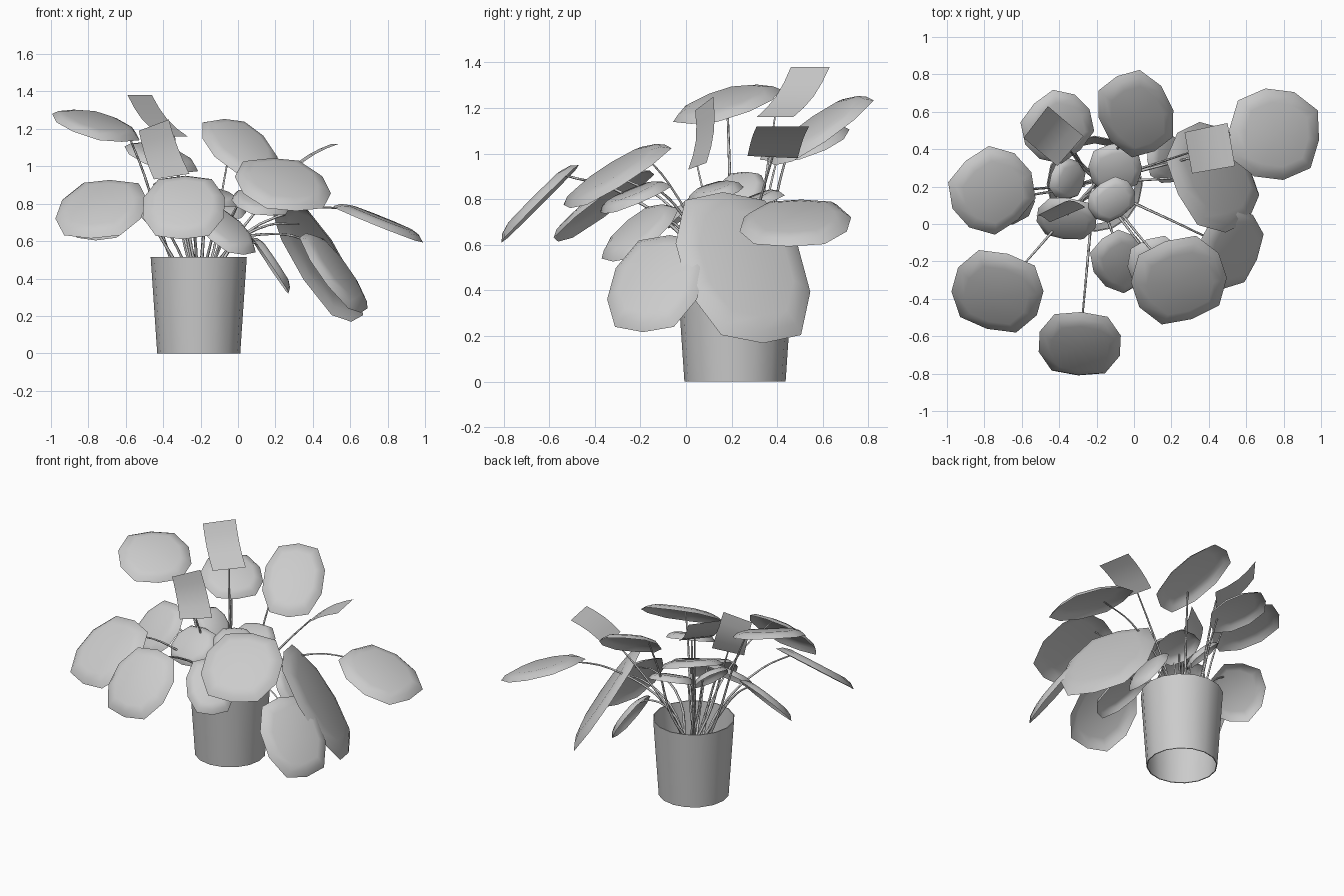
import bpy, bmesh, math, random
from mathutils import Vector

random.seed(4)
if "Cube" in bpy.data.objects:
    bpy.data.objects.remove(bpy.data.objects["Cube"])

GREY = (0.6, 0.6, 0.6, 1)
mat = bpy.data.materials.new("plain grey")
mat.use_nodes = True
mat.diffuse_color = GREY
mat.node_tree.nodes["Principled BSDF"].inputs["Base Color"].default_value = GREY

POT = Vector((-0.21, 0.215, 0))


def finish(bm, name, angle=60):
    mesh = bpy.data.meshes.new(name)
    bm.to_mesh(mesh)
    bm.free()
    obj = bpy.data.objects.new(name, mesh)
    bpy.context.collection.objects.link(obj)
    mesh.materials.append(mat)
    bpy.ops.object.select_all(action="DESELECT")
    obj.select_set(True)
    bpy.context.view_layer.objects.active = obj
    bpy.ops.object.shade_smooth_by_angle(angle=math.radians(angle))
    return obj


def make_stem(name, end, lift=0.1):
    """Thin bowed stalk rising out of the pot to a leaf."""
    out = end - POT
    out.z = 0
    start = POT + out * 0.08 + Vector((random.uniform(-.03, .03), random.uniform(-.03, .03), 0.3))
    rim = POT + out.normalized() * min(0.17, out.length * 0.5) + Vector((0, 0, 0.56))
    mid = rim.lerp(end, 0.55) + Vector((0, 0, lift * out.length))
    curve = bpy.data.curves.new(name, "CURVE")
    curve.dimensions = "3D"
    curve.bevel_depth = 0.008
    curve.bevel_resolution = 0
    curve.resolution_u = 4
    curve.use_fill_caps = True
    line = curve.splines.new("BEZIER")
    line.bezier_points.add(3)
    for point, co, r in zip(line.bezier_points, (start, rim, mid, end), (1.2, 1, 0.8, 0.6)):
        point.co = co
        point.radius = r
        point.handle_left_type = point.handle_right_type = "AUTO"
    obj = bpy.data.objects.new(name, curve)
    bpy.context.collection.objects.link(obj)
    curve.materials.append(mat)


def make_leaf(name, center, slope, width, length):
    """Rounded-square leaf: flat middle, turned-down ten-sided rim."""
    center = Vector(center)
    sx, sy = slope
    normal = Vector((-sx, -sy, 1)).normalized()
    level = Vector((-sy, sx, 0)).normalized()
    down = level.cross(normal)
    bm = bmesh.new()
    rings = []
    for scale, height in ((0.7, 0.038), (0.88, 0.025), (1, 0)):
        ring = []
        for i in range(10):
            t = math.tau * (i + 0.5) / 10
            c, s = math.cos(t), math.sin(t)
            k = scale / (abs(c) ** 2.9 + abs(s) ** 2.9) ** (1 / 2.9)
            co = center + level * c * k * width + down * s * k * length + normal * height
            ring.append(bm.verts.new(co))
        rings.append(ring)
    hub = bm.verts.new(center + normal * 0.038)
    for i in range(10):
        j = (i + 1) % 10
        bm.faces.new((hub, rings[0][i], rings[0][j]))
        for a, b in zip(rings, rings[1:]):
            bm.faces.new((a[i], b[i], b[j], a[j]))
    bmesh.ops.recalc_face_normals(bm, faces=bm.faces)
    bm.normal_update()
    if sum(f.normal.z for f in bm.faces) < 0:
        bmesh.ops.reverse_faces(bm, faces=bm.faces)
    finish(bm, name, 80)
    # the stalk meets the leaf on the side nearest the pot
    inward = POT - center
    inward.z = 0
    inward.normalize()
    inward.z = sx * inward.x + sy * inward.y
    reach = min(width, length) * 0.7
    make_stem(name + "_stem", center + inward.normalized() * reach + normal * 0.03)


def make_young_leaf(name, tip_a, tip_b, base_a, base_b, bend):
    """Plain four-cornered leaf, gently curved from base to tip."""
    ta, tb, ba, bb = map(Vector, (tip_a, tip_b, base_a, base_b))
    normal = (tb - ta).cross(ba - ta).normalized()
    bm = bmesh.new()
    rows = []
    for i in range(5):
        t = i / 4
        bow = normal * bend * math.sin(math.pi * t)
        rows.append([bm.verts.new(ta.lerp(ba, t) + bow), bm.verts.new(tb.lerp(bb, t) + bow)])
    for a, b in zip(rows, rows[1:]):
        bm.faces.new((a[0], b[0], b[1], a[1]))
    finish(bm, name)
    make_stem(name + "_stem", (ba + bb) / 2, 0.03)


# Pot: tapered sleeve with a thin wall, open at both ends
bm = bmesh.new()
bmesh.ops.create_cone(bm, cap_ends=False, segments=16, radius1=0.222, radius2=0.257, depth=0.515)
bmesh.ops.translate(bm, verts=bm.verts, vec=POT + Vector((0, 0, 0.2575)))
bmesh.ops.solidify(bm, geom=bm.faces[:], thickness=0.006)
bmesh.ops.recalc_face_normals(bm, faces=bm.faces)
finish(bm, "pot", 50)

# Grown leaves: rim centre, slope in x and y, half width, half length
LEAVES = {
    "back_leaf": ((0.01, 0.59, 1.1), (-0.3, 0.6), 0.19, 0.27),
    "back_left_leaf": ((0.75, 0.48, 0.69), (-0.4, 0.05), 0.24, 0.26),
    "right_high_leaf": ((-0.76, 0.18, 1.21), (-0.25, 0.28), 0.225, 0.225),
    "back_right_leaf": ((-0.41, 0.52, 1.04), (-0.3, 0.3), 0.19, 0.19),
    "front_right_leaf": ((-0.73, -0.36, 0.77), (0.2, 0.72), 0.24, 0.26),
    "front_leaf": ((-0.29, -0.64, 0.78), (0.05, 1), 0.22, 0.24),
    "front_left_leaf": ((0.24, -0.3, 0.9), (-0.2, 0.6), 0.25, 0.26),
    "front_small_leaf": ((-0.07, -0.2, 0.65), (-0.5, 0.6), 0.15, 0.2),
    "left_drooping_leaf": ((0.51, -0.13, 0.43), (-1.25, 0.5), 0.215, 0.265),
    "left_large_leaf": ((0.42, 0.25, 0.5), (-1.45, -0.7), 0.3, 0.39),
    "left_inner_leaf": ((0.17, 0.35, 0.47), (-1.5, -0.1), 0.13, 0.18),
    "right_low_leaf": ((-0.71, 0.15, 0.74), (0.4, 0.95), 0.18, 0.19),
    "right_inner_leaf": ((-0.36, 0.03, 0.76), (0.1, 0.8), 0.16, 0.14),
    "under_leaf": ((0.12, -0.22, 0.8), (-0.15, 0.4), 0.15, 0.16),
    "middle_leaf": ((-0.12, 0.13, 0.82), (-0.2, 0.3), 0.13, 0.11),
    "middle_back_leaf": ((-0.1, 0.3, 0.77), (-0.1, 0.4), 0.14, 0.14),
    "middle_side_leaf": ((-0.36, 0.24, 0.83), (-0.9, 0.3), 0.11, 0.12),
}
for name, spec in LEAVES.items():
    make_leaf(name, *spec)

# Young leaves: two tip corners, two base corners, bow
make_young_leaf("young_left_leaf", (0.54, 0.31, 1.12), (0.5, 0.54, 1.12),
                (0.31, 0.27, 0.99), (0.27, 0.49, 0.98), 0.015)
make_young_leaf("young_back_leaf", (-0.59, 0.46, 1.38), (-0.46, 0.63, 1.38),
                (-0.41, 0.31, 1.16), (-0.27, 0.47, 1.16), 0.025)
make_young_leaf("young_front_leaf", (-0.53, 0.04, 1.19), (-0.37, 0.12, 1.25),
                (-0.45, 0.01, 0.93), (-0.26, 0.09, 0.96), 0.02)
